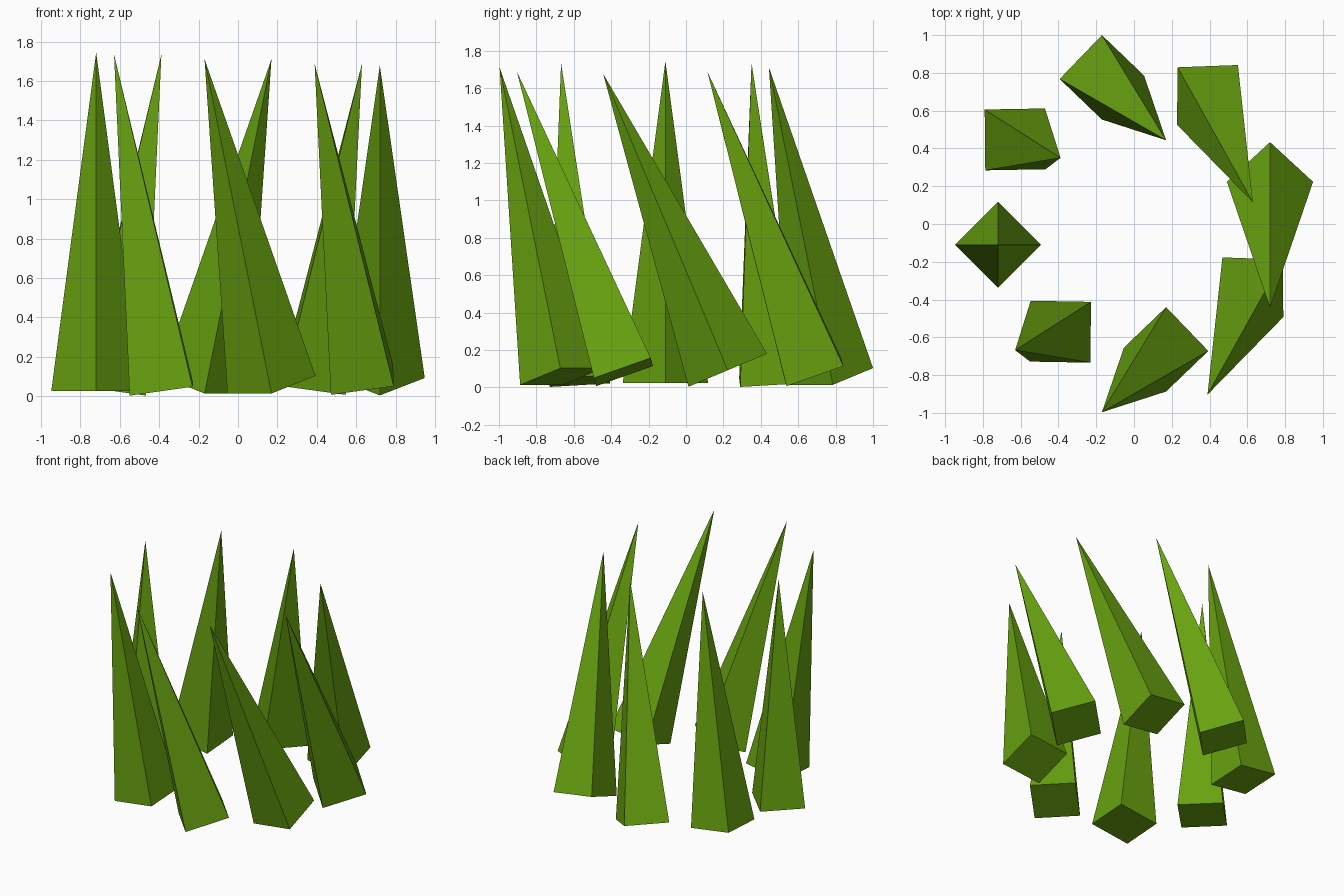
import bpy, bmesh
from math import radians, sin, cos
from mathutils import Matrix, Vector

cube = bpy.data.objects.get("Cube")
if cube:
    bpy.data.objects.remove(cube)

SPIKES = 8
RING_RADIUS = 0.72
BASE_RADIUS = 0.228
LENGTH = 1.72
CENTRE = Vector((0, -0.11, 0.885))
TILT = radians(11.4)

# Leaf green material
green = bpy.data.materials.new("leaf_green")
green.use_nodes = True
colour = (0.138, 0.362, 0.005, 1)
green.diffuse_color = colour
green.node_tree.nodes["Principled BSDF"].inputs["Base Color"].default_value = colour


def spike_mesh():
    """Four-sided spike; the sides share smooth base corners, each with its own tip point."""
    bm = bmesh.new()
    corners = [bm.verts.new((BASE_RADIUS * cos(radians(a)), BASE_RADIUS * sin(radians(a)), -LENGTH / 2))
               for a in range(0, 360, 90)]
    bm.faces.new(corners[::-1])
    for i, corner in enumerate(corners):
        tip = bm.verts.new((0, 0, LENGTH / 2))
        side = bm.faces.new((corner, corners[(i + 1) % 4], tip))
        side.smooth = True
    # Crisp rim around the flat base
    for edge in bm.edges:
        if all(v in corners for v in edge.verts):
            edge.smooth = False
    mesh = bpy.data.meshes.new("grass_spike")
    bm.to_mesh(mesh)
    bm.free()
    mesh.materials.append(green)
    return mesh


# Ring of spikes, each turned a step further about a leaning axis
mesh = spike_mesh()
lean_axis = Vector((0, -sin(TILT), cos(TILT)))
for k in range(SPIKES):
    turn = -k * radians(360 / SPIKES)
    spot = CENTRE + Vector((-RING_RADIUS * cos(turn), -RING_RADIUS * sin(turn), 0))
    spike = bpy.data.objects.new(f"grass_spike_{k + 1}", mesh)
    spike.matrix_world = Matrix.Translation(spot) @ Matrix.Rotation(turn, 4, lean_axis)
    bpy.context.collection.objects.link(spike)
